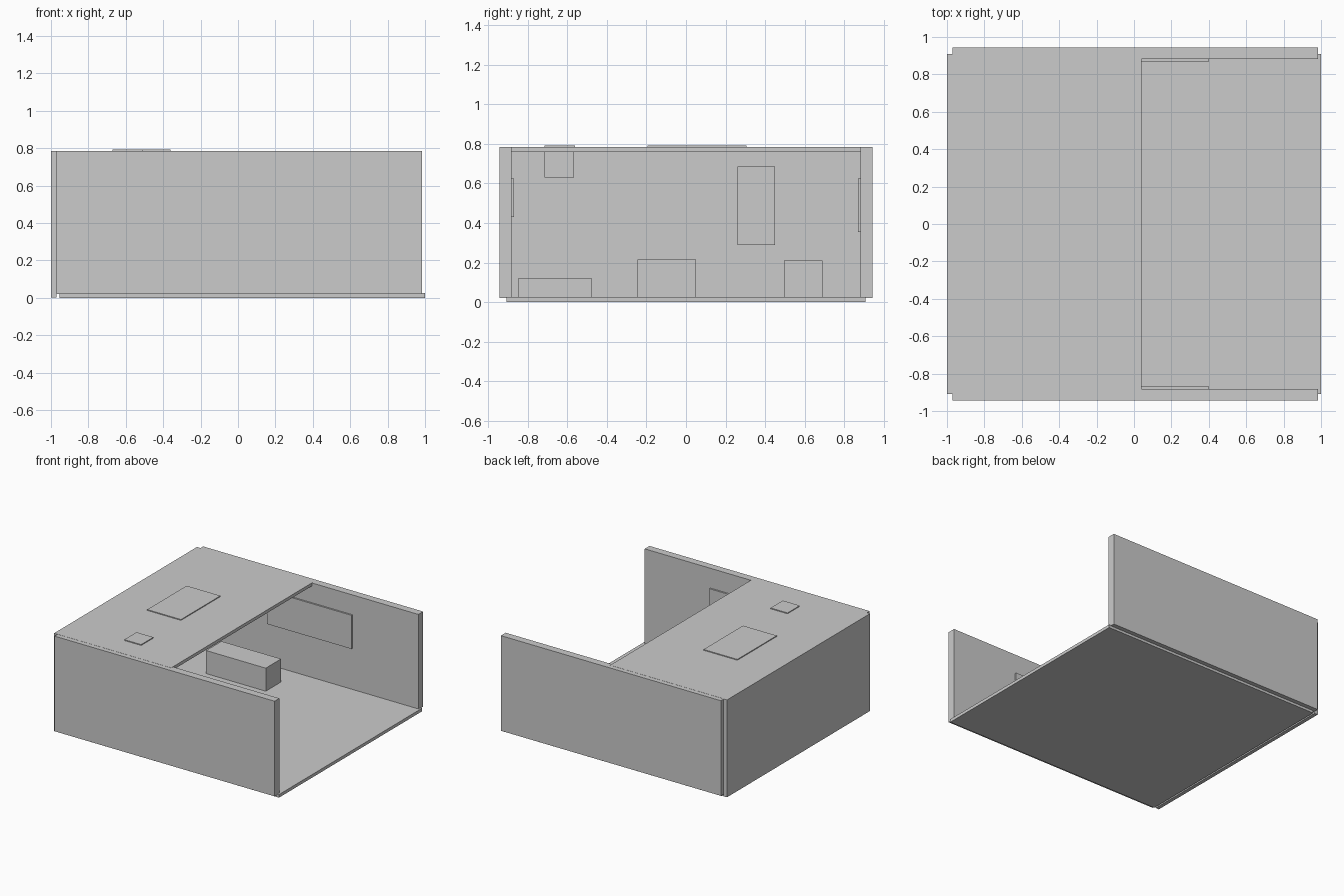
import bpy

if "Cube" in bpy.data.objects:
    bpy.data.objects.remove(bpy.data.objects["Cube"])


def box(name, x, y, z):
    """Axis-aligned box from (min, max) ranges."""
    bpy.ops.mesh.primitive_cube_add(
        size=1, location=[(a + b) / 2 for a, b in (x, y, z)])
    ob = bpy.context.object
    ob.name = name
    ob.scale = [b - a for a, b in (x, y, z)]
    bpy.ops.object.transform_apply(location=False, rotation=False, scale=True)
    return ob


FLOOR = 0.025   # top of floor slab
ROOF = 0.785    # top of roof slab

# Shell: floor, back wall, half roof and two side walls
box("floor", (-0.955, 1.0), (-0.908, 0.908), (0.0, FLOOR))
box("back_wall", (-1.0, -0.97), (-0.908, 0.908), (0.003, ROOF))
box("roof", (-0.97, 0.04), (-0.905, 0.905), (0.76, ROOF))
for side, name in ((-1, "front_side_wall"), (1, "rear_side_wall")):
    box(name, (-0.97, 0.985), sorted((side * 0.882, side * 0.943)), (0.02, 0.784))

# Roof hatch, and vent with its duct below the ceiling
box("roof_hatch", (-0.67, -0.37), (-0.195, 0.305), (0.78, 0.792))
box("roof_vent", (-0.51, -0.36), (-0.715, -0.56), (0.78, 0.792))
box("vent_duct", (-0.51, -0.36), (-0.715, -0.565), (0.63, 0.765))

# Panels on the inner faces of the walls
box("front_side_panel", (-0.2, 0.4), (-0.885, -0.869), (0.43, 0.625))
box("rear_side_panel", (-0.35, 0.4), (0.869, 0.885), (0.355, 0.625))
box("back_wall_panel", (-0.975, -0.957), (0.26, 0.45), (0.29, 0.685))

# Furniture standing on the floor
box("bench", (-0.63, -0.1), (0.495, 0.69), (FLOOR - 0.003, 0.21))
box("table_block", (-0.6, -0.3), (-0.245, 0.05), (FLOOR - 0.003, 0.215))
box("low_platform", (-0.75, -0.2), (-0.85, -0.475), (FLOOR - 0.003, 0.12))
